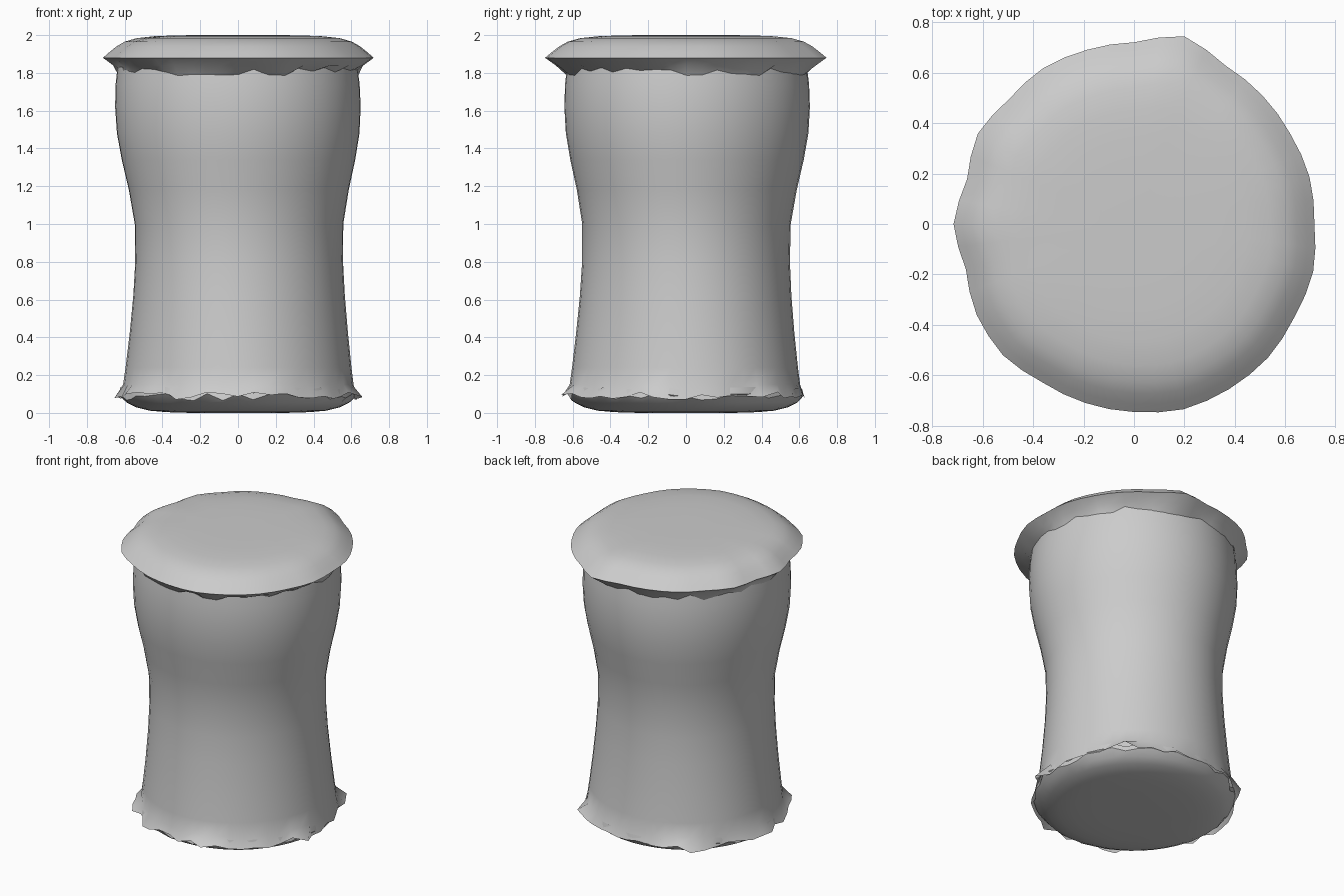
import bpy, bmesh, math, random

random.seed(4)
cube = bpy.data.objects.get("Cube")
if cube:
    bpy.data.objects.remove(cube)

SEG = 48

grey = bpy.data.materials.new("plain_grey")
grey.use_nodes = True
colour = (0.6, 0.6, 0.6, 1)
grey.diffuse_color = colour
grey.node_tree.nodes["Principled BSDF"].inputs["Base Color"].default_value = colour


def lathe(name, profile, shape, close_start=False, close_end=False, angle=50):
    """Spin (radius, height) pairs; shape(ring, turn, r, z) bends each point."""
    bm = bmesh.new()
    rings = []
    for k, (r, z) in enumerate(profile):
        ring = []
        for i in range(SEG):
            a = math.tau * i / SEG
            rr, zz = shape(k, i, r, z)
            ring.append(bm.verts.new((rr * math.cos(a), rr * math.sin(a), zz)))
        rings.append(ring)
    for low, high in zip(rings, rings[1:]):
        for i in range(SEG):
            j = (i + 1) % SEG
            bm.faces.new((low[i], low[j], high[j], high[i]))
    if close_start:
        bm.faces.new(rings[0][::-1])
    if close_end:
        bm.faces.new(rings[-1])
    mesh = bpy.data.meshes.new(name)
    bm.to_mesh(mesh)
    bm.free()
    mesh.materials.append(grey)
    obj = bpy.data.objects.new(name, mesh)
    bpy.context.collection.objects.link(obj)
    bpy.ops.object.select_all(action='DESELECT')
    obj.select_set(True)
    bpy.context.view_layer.objects.active = obj
    bpy.ops.object.shade_smooth_by_angle(angle=math.radians(angle))
    return obj


# Waisted body with a ragged flared skirt
skirt = [random.uniform(-0.02, 0.02) for _ in range(SEG)]
for flap in (5, 6, 17, 29, 30, 38, 46):
    skirt[flap] += 0.03
skirt_z = [random.uniform(-0.02, 0.02) for _ in range(SEG)]


def body_shape(k, i, r, z):
    if k == 0:
        return r + skirt[i], z + skirt_z[i]
    wobble = 0.006 * math.sin(3 * math.tau * i / SEG + z * 2)
    return r + wobble, z


lathe("body", [(0.64, 0.09), (0.61, 0.15), (0.598, 0.24), (0.578, 0.42),
               (0.56, 0.62), (0.55, 0.8), (0.552, 1.0), (0.582, 1.18),
               (0.618, 1.34), (0.642, 1.48), (0.65, 1.62), (0.646, 1.74),
               (0.635, 1.83)], body_shape)

# Domed lid with an uneven rim and a ragged underside
outline = [0.715, 0.72, 0.715, 0.72, 0.725, 0.77, 0.72, 0.715, 0.715, 0.70,
           0.715, 0.685, 0.715, 0.69, 0.72, 0.735, 0.725, 0.735, 0.745, 0.76,
           0.755, 0.75, 0.735, 0.735]
under = [random.uniform(-0.025, 0.02) for _ in range(SEG)]


def rim_radius(i):
    n = len(outline)
    t = i * n / SEG
    k = int(t)
    return outline[k % n] * (k + 1 - t) + outline[(k + 1) % n] * (t - k)


def lid_shape(k, i, r, z):
    if k == 0:
        return r, z + under[i]
    return r * rim_radius(i), z


lathe("lid", [(0.635, 1.805), (0.925, 1.84), (1.0, 1.88), (0.955, 1.908),
              (0.9, 1.94), (0.84, 1.965), (0.75, 1.984), (0.62, 1.994),
              (0.45, 1.999), (0.2, 2.0)], lid_shape, close_end=True)

# Rounded base cap with a torn upper lip
lip = [random.uniform(-0.02, 0.02) for _ in range(SEG)]


def base_shape(k, i, r, z):
    return (r + lip[i] * 0.5, z + lip[i]) if k >= 5 else (r, z)


lathe("base", [(0.25, 0.0), (0.38, 0.004), (0.47, 0.012), (0.54, 0.03),
               (0.59, 0.055), (0.62, 0.085), (0.612, 0.12)],
      base_shape, close_start=True)
